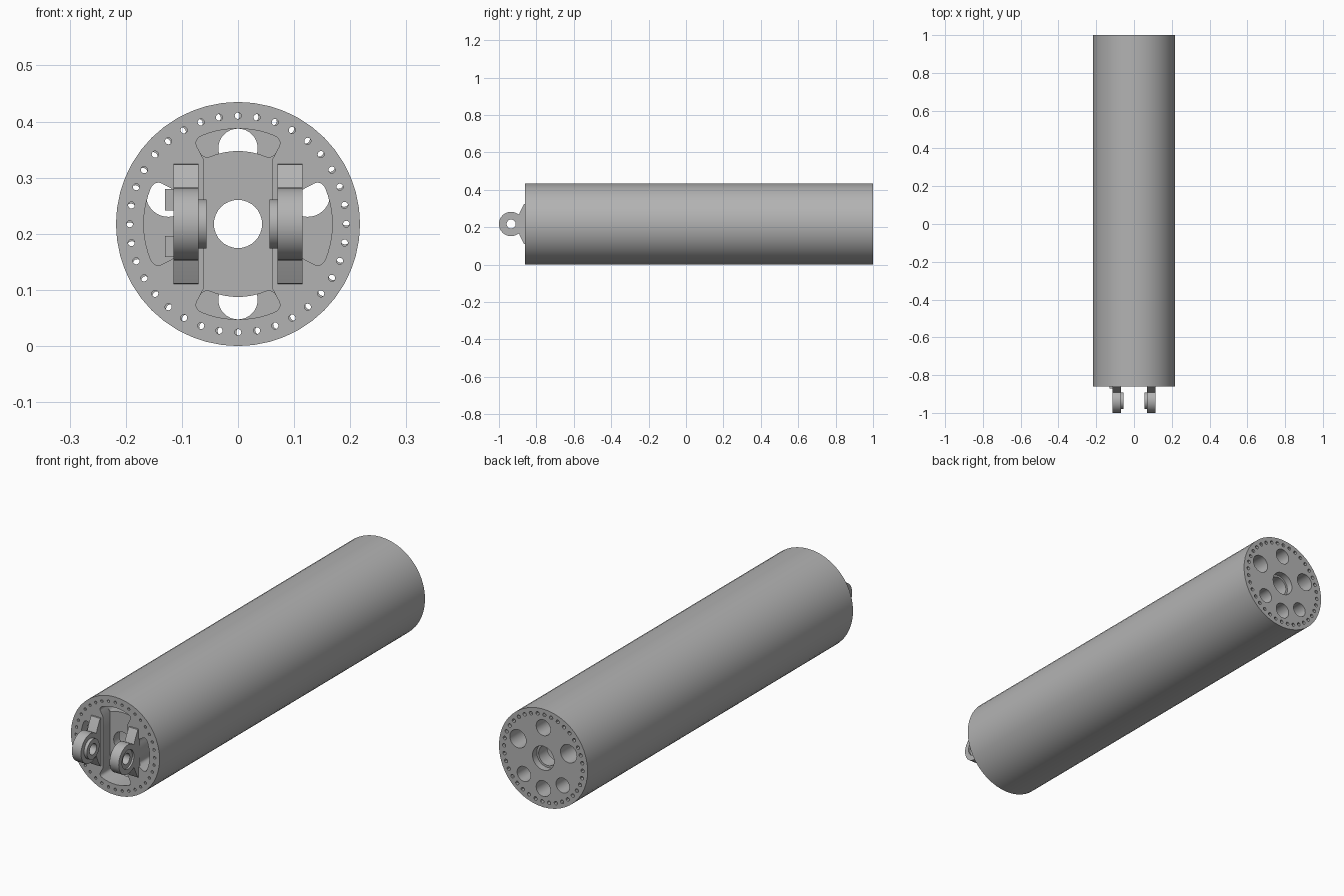
import bpy, bmesh
from math import sin, cos, radians, pi

if "Cube" in bpy.data.objects:
    bpy.data.objects.remove(bpy.data.objects["Cube"])

RADIUS, WALL = 0.2175, 0.006
FRONT, BACK = -0.86, 1.0
BORE = RADIUS - WALL

metal = bpy.data.materials.new("grey_metal")
metal.use_nodes = True
GREY = (0.45, 0.45, 0.45, 1)
metal.diffuse_color = GREY
metal.node_tree.nodes["Principled BSDF"].inputs["Base Color"].default_value = GREY


def circle(r, x=0, y=0, n=32):
    return [(x + r * cos(2 * pi * i / n), y + r * sin(2 * pi * i / n)) for i in range(n)]


def polar(r, deg):
    return r * cos(radians(deg)), r * sin(radians(deg))


def sector(mid, r0, r1, half=28, c=0.014):
    """Arc-shaped window with rounded corners, outer edge first."""
    rm, hr = (r0 + r1) / 2, (r1 - r0) / 2
    hw = rm * radians(half)
    flat = []
    for sx, sy, start in ((1, 1, 0), (-1, 1, 90), (-1, -1, 180), (1, -1, 270)):
        for i in range(6):
            a = radians(start + 18 * i)
            flat.append((sx * (hw - c) + c * cos(a), sy * (hr - c) + c * sin(a)))
        if sx == sy:  # subdivide the long curved edge
            flat += [(sx * (hw - c) * (1 - i / 5), sy * hr) for i in range(1, 10)]
    return [polar(rm + v, mid + u / rm * 180 / pi) for u, v in flat]


def extrude(name, outlines, a, b, sideways=False):
    """Fill outlines (inner ones are holes) and extrude from a to b along y, or x if sideways."""
    curve = bpy.data.curves.new(name, 'CURVE')
    curve.dimensions, curve.fill_mode = '2D', 'BOTH'
    curve.extrude = (b - a) / 2
    for pts in outlines:
        spline = curve.splines.new('POLY')
        spline.points.add(len(pts) - 1)
        for p, (u, v) in zip(spline.points, pts):
            p.co = (u, v, 0, 1)
        spline.use_cyclic_u = True
    temp = bpy.data.objects.new(name + "_curve", curve)
    bpy.context.collection.objects.link(temp)
    graph = bpy.context.evaluated_depsgraph_get()
    mesh = bpy.data.meshes.new_from_object(temp.evaluated_get(graph))
    bpy.data.objects.remove(temp)
    mid = (a + b) / 2
    bm = bmesh.new()
    bm.from_mesh(mesh)
    for v in bm.verts:
        x, y, z = v.co
        v.co = (z + mid, x, y + RADIUS) if sideways else (x, mid - z, y + RADIUS)
    bmesh.ops.remove_doubles(bm, verts=bm.verts, dist=0.00005)
    bmesh.ops.recalc_face_normals(bm, faces=bm.faces)
    bm.to_mesh(mesh)
    bm.free()
    mesh.name = name
    mesh.materials.clear()
    mesh.materials.append(metal)
    mesh.shade_smooth()
    mesh.set_sharp_from_angle(angle=radians(30))
    obj = bpy.data.objects.new(name, mesh)
    bpy.context.collection.objects.link(obj)
    return obj


def rim_holes(r, turn=0):
    return [circle(r, *polar(0.193, 10 * i + turn), n=12) for i in range(36)]


# Hollow outer tube
extrude("tube", [circle(RADIUS, n=48), circle(BORE, n=48)], FRONT, BACK)

# Front plate: a slotted face layer over a floor layer with arc windows
disc = circle(BORE, n=48)
side_windows = [sector(a, 0.115, 0.168) for a in (0, 180)]
end_windows = [sector(a, 0.13, 0.17) for a in (90, 270)]
top = sector(90, 0.13, 0.17)
top = top[:len(top) // 2]
sx, sz = polar(0.13, 62)
slot = top + [(sx, sz), (sx, -sz)] + [(-x, -z) for x, z in top] + [(-sx, -sz), (-sx, sz)]
extrude("front_face", [disc, slot] + side_windows + rim_holes(0.006), FRONT, FRONT + 0.05)
extrude("front_floor", [disc, circle(0.043)] + side_windows + end_windows + rim_holes(0.006),
        FRONT + 0.05, FRONT + 0.09)

# Back plate: large ports around a counterbored centre hole
ports = [circle(r, *polar(0.135, a)) for a, r in
         ((90, 0.035), (23, 0.04), (157, 0.04), (-45, 0.033), (-135, 0.033), (-90, 0.035))]
for name, hole, a, b in (("back_face", 0.053, BACK - 0.03, BACK),
                         ("back_floor", 0.044, BACK - 0.09, BACK - 0.03)):
    extrude(name, [disc, circle(hole)] + ports + rim_holes(0.008, 1.5), a, b)

# Pair of hinge lugs with recessed outer faces and inner bosses
PIN = -0.935
lug = [(-0.85, -0.108), (-0.85, 0.108), (-0.866, 0.106), (-0.884, 0.072)]
for i in range(27):
    x, z = polar(0.065, 50 + 10 * i)
    lug.append((PIN + x, z))
lug.append((-0.884, -0.072))
lug.append((-0.866, -0.106))
for side, s in (("left", 1), ("right", -1)):
    for part, outline, hole, a, b in (
            ("lug", lug, 0.024, 0.07, 0.107),
            ("lug_face", lug, 0.042, 0.107, 0.115),
            ("boss", circle(0.044, PIN), 0.024, 0.056, 0.07)):
        lo, hi = sorted((s * a, s * b))
        extrude(f"{side}_{part}", [outline, circle(hole, PIN)], lo, hi, True)

# Two stop blocks beside the right lug
for name, z in (("upper_stop", 0.0435), ("lower_stop", -0.04)):
    block = [(-0.13, z - 0.019), (-0.11, z - 0.019), (-0.11, z + 0.019), (-0.13, z + 0.019)]
    extrude(name, [block], -0.872, -0.82)
